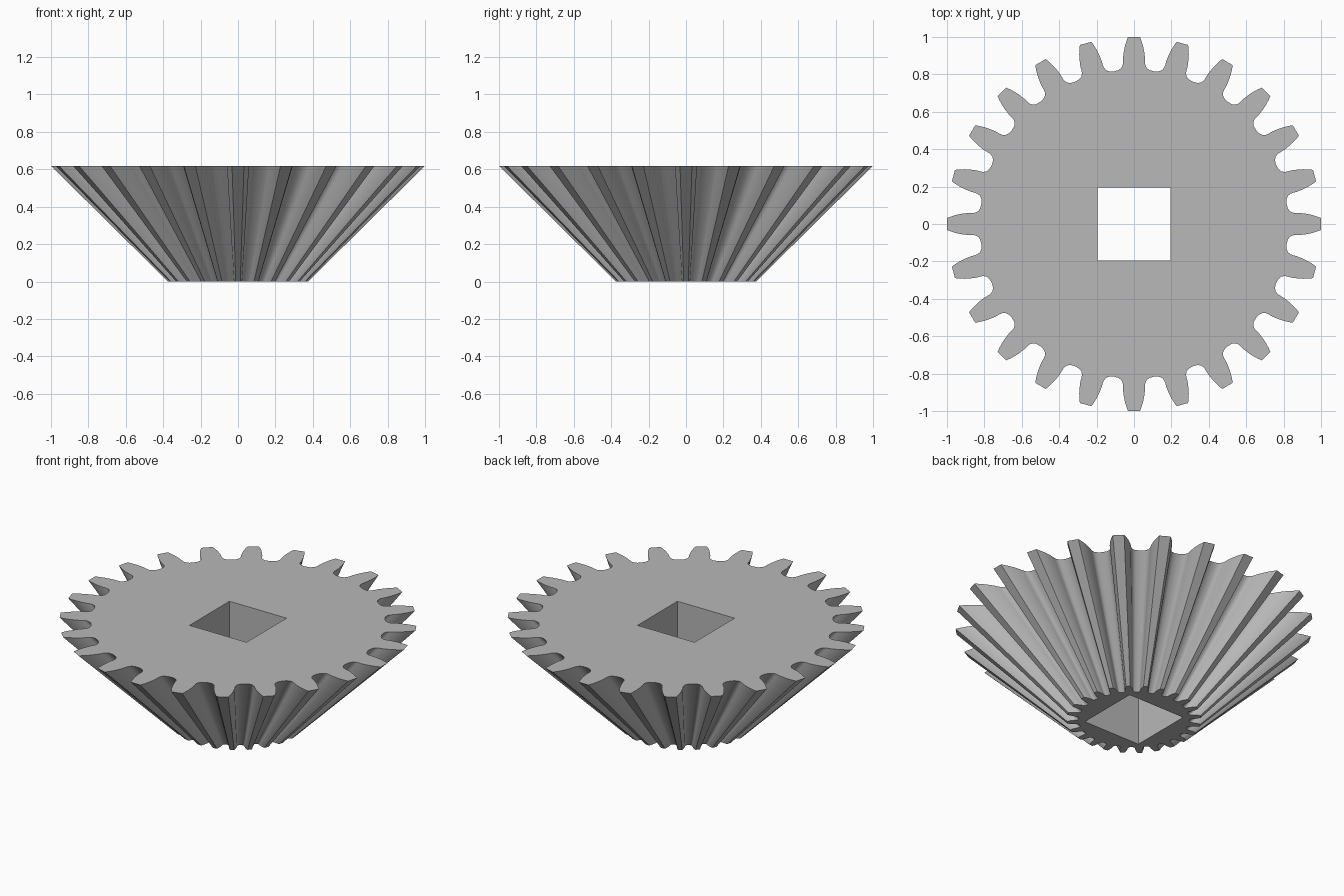
import bpy, bmesh
from math import sin, cos, pi, atan2, radians

old = bpy.data.objects.get("Cube")
if old:
    bpy.data.objects.remove(old)

TEETH = 24
HEIGHT = 0.618
BOTTOM_SCALE = 0.375
BORE = 0.195
# One tooth flank, tip to root: radius and half width
FLANK = [(1.0, 0.032), (0.98, 0.040), (0.95, 0.049), (0.92, 0.055),
         (0.89, 0.059), (0.865, 0.059), (0.85, 0.061), (0.836, 0.069),
         (0.827, 0.083)]
ROOT = 0.823

# Single flat colour
steel = bpy.data.materials.new("grey steel")
steel.use_nodes = True
grey = (0.48, 0.48, 0.48, 1)
steel.diffuse_color = grey
steel.node_tree.nodes["Principled BSDF"].inputs["Base Color"].default_value = grey


def gear_outline():
    """Counter-clockwise outline of all the teeth at full size."""
    half = [(r, atan2(w, r)) for r, w in FLANK]
    tooth = [(r, -a) for r, a in reversed(half)] + half + [(ROOT, pi / TEETH)]
    points = []
    for i in range(TEETH):
        turn = 2 * pi * i / TEETH
        points += [(r * cos(a + turn), r * sin(a + turn)) for r, a in tooth]
    return points


def add_ring(bm, points, z, scale=1.0):
    verts = [bm.verts.new((x * scale, y * scale, z)) for x, y in points]
    edges = [bm.edges.new((v, verts[i - 1])) for i, v in enumerate(verts)]
    return verts, edges


def add_wall(bm, low, high):
    for i in range(len(low)):
        bm.faces.new((low[i - 1], low[i], high[i], high[i - 1]))


bm = bmesh.new()
outline = gear_outline()
square = [(BORE, BORE), (-BORE, BORE), (-BORE, -BORE), (BORE, -BORE)]

# Tapered toothed side and straight square bore
outer_low, outer_low_edges = add_ring(bm, outline, 0, BOTTOM_SCALE)
outer_high, outer_high_edges = add_ring(bm, outline, HEIGHT)
bore_low, bore_low_edges = add_ring(bm, square, 0)
bore_high, bore_high_edges = add_ring(bm, square, HEIGHT)

# Flat end caps with the square opening
for edges, z in ((outer_low_edges + bore_low_edges, -1),
                 (outer_high_edges + bore_high_edges, 1)):
    bmesh.ops.triangle_fill(bm, edges=edges, use_beauty=True, normal=(0, 0, z))
add_wall(bm, outer_low, outer_high)
add_wall(bm, bore_low, bore_high)
bmesh.ops.recalc_face_normals(bm, faces=bm.faces)

mesh = bpy.data.meshes.new("bevel_gear")
bm.to_mesh(mesh)
bm.free()
mesh.materials.append(steel)
gear = bpy.data.objects.new("bevel_gear", mesh)
bpy.context.collection.objects.link(gear)

# Smooth flanks, crisp tips and rims
bpy.ops.object.select_all(action="DESELECT")
gear.select_set(True)
bpy.context.view_layer.objects.active = gear
bpy.ops.object.shade_smooth_by_angle(angle=radians(30))
